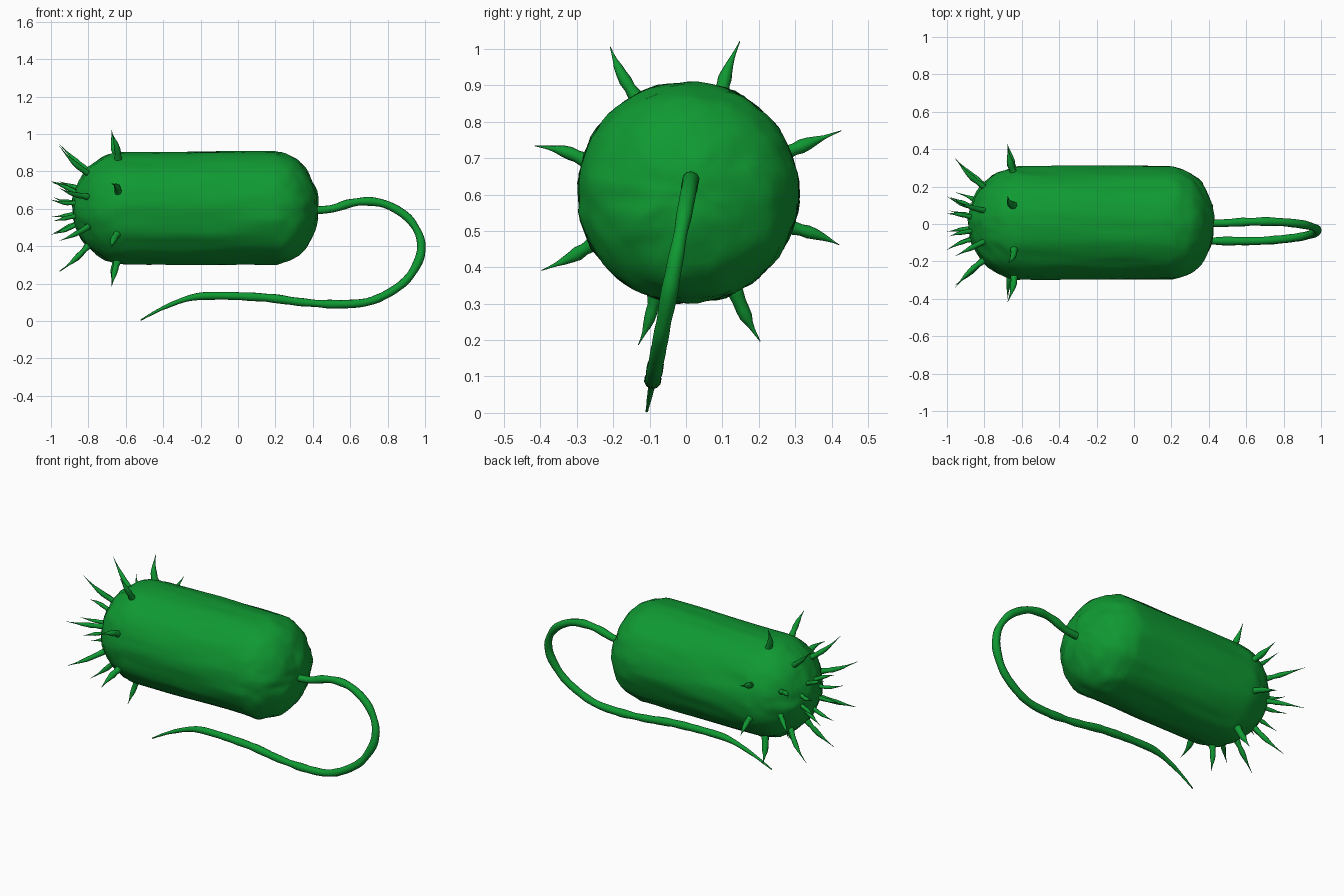
import bpy, bmesh, math, random
from mathutils import Vector, noise

random.seed(4)
if "Cube" in bpy.data.objects:
    bpy.data.objects.remove(bpy.data.objects["Cube"])

GREEN = (0.005, 0.32, 0.032, 1)
green = bpy.data.materials.new("leaf green")
green.use_nodes = True
green.diffuse_color = GREEN
green.node_tree.nodes["Principled BSDF"].inputs["Base Color"].default_value = GREEN

CENTRE = Vector((0, 0.005, 0.605))


def tube(name, path, radii, sides, bump=None):
    """Sweep a ring of varying radius along a path and close both ends."""
    bm = bmesh.new()
    rings, side = [], None
    for i, p in enumerate(path):
        along = (path[min(i + 1, len(path) - 1)] - path[max(i - 1, 0)]).normalized()
        if side is None:
            side = along.orthogonal().normalized()
        side = (side - along * side.dot(along)).normalized()
        other = along.cross(side)
        ring = []
        for k in range(sides):
            a = math.tau * k / sides
            co = p + radii[i] * (side * math.cos(a) + other * math.sin(a))
            ring.append(bm.verts.new(bump(co) if bump else co))
        rings.append(ring)
    for lower, upper in zip(rings, rings[1:]):
        for k in range(sides):
            n = (k + 1) % sides
            bm.faces.new((lower[k], lower[n], upper[n], upper[k]))
    bm.faces.new(rings[0][::-1])
    bm.faces.new(rings[-1])
    bmesh.ops.recalc_face_normals(bm, faces=bm.faces)
    for f in bm.faces:
        f.smooth = True
    mesh = bpy.data.meshes.new(name)
    bm.to_mesh(mesh)
    bm.free()
    mesh.materials.append(green)
    obj = bpy.data.objects.new(name, mesh)
    bpy.context.collection.objects.link(obj)
    return obj


def catmull(points, steps):
    """Smooth path through the points."""
    out = []
    for i in range(len(points) - 1):
        a, b, c, d = (points[min(max(j, 0), len(points) - 1)] for j in range(i - 1, i + 3))
        for s in range(steps):
            t = s / steps
            out.append(0.5 * (2 * b + (c - a) * t + (2 * a - 5 * b + 4 * c - d) * t * t
                              + (3 * b - a - 3 * c + d) * t ** 3))
    return out + [points[-1]]


# Body: a lumpy capsule lying along x, with ridges running along its middle
RADIUS, HEAD_X, TAIL_X, HEAD_DEPTH, TAIL_DEPTH = 0.303, -0.6, 0.19, 0.285, 0.24


def lumps(co):
    out = co - CENTRE
    x = out.x
    # squeeze the middle so that its lumps stretch lengthwise
    squeezed = x if x < HEAD_X else HEAD_X + 0.15 * (x - HEAD_X)
    if x > TAIL_X:
        squeezed += 0.85 * (x - TAIL_X)
    sample = Vector((squeezed, out.y, out.z))
    amount = 0.008 * noise.noise(sample * 11) + 0.006 * noise.noise(sample * 24)
    core = Vector((min(max(x, HEAD_X), TAIL_X), 0, 0))
    return co + (out - core).normalized() * amount


body_path, body_radii = [], []
CAP = 16
for i in range(CAP):
    a = math.pi / 2 * (i + 0.1) / CAP
    body_path.append(CENTRE + Vector((HEAD_X - HEAD_DEPTH * math.cos(a), 0, 0)))
    body_radii.append(RADIUS * math.sin(a))
for i in range(13):
    body_path.append(CENTRE + Vector((HEAD_X + (TAIL_X - HEAD_X) * i / 12, 0, 0)))
    body_radii.append(RADIUS)
for i in range(CAP - 1, -1, -1):
    a = math.pi / 2 * (i + 0.1) / CAP
    body_path.append(CENTRE + Vector((TAIL_X + TAIL_DEPTH * math.cos(a), 0, 0)))
    body_radii.append(RADIUS * math.sin(a))
tube("body", body_path, body_radii, 72, lumps)

# Whip tail: leaves the rear end, loops under and runs forward below the body
tail_xz = [(0.38, 0.59), (0.5, 0.6), (0.6, 0.63), (0.7, 0.64), (0.8, 0.62),
           (0.9, 0.56), (0.96, 0.48), (0.98, 0.4), (0.96, 0.31), (0.88, 0.2),
           (0.72, 0.11), (0.55, 0.09), (0.35, 0.1), (0.15, 0.125), (-0.1, 0.135),
           (-0.25, 0.125), (-0.4, 0.07), (-0.52, 0.005)]
tail_path = catmull([Vector((x, 0.015 - 0.19 * (0.65 - z), z)) for x, z in tail_xz], 6)
tail_radii = []
for i, p in enumerate(tail_path):
    left = (len(tail_path) - 1 - i) / 18
    lump = 1 + 0.22 * noise.noise(p * 13)
    tail_radii.append(max(0.004, 0.022 * min(1, left) ** 0.7 * lump))
tube("tail_whip", tail_path, tail_radii, 10)

# Spikes: three rings of thorns around the head, swollen low and needle-thin at the tip
SPIKE_PROFILE = [0.022, 0.02, 0.017, 0.018, 0.016, 0.011, 0.006, 0.003, 0.001]
ANGLES = [22, 71, 118, 163, 208, 252, 296, 341]


def spike(name, angle, base, tip, scale):
    def place(x, r):
        return Vector((x, CENTRE.y + r * math.cos(angle), CENTRE.z + r * math.sin(angle)))
    start, end = place(*base), place(*tip)
    bend = Vector([random.uniform(-1, 1) for _ in range(3)]) * 0.012
    last = len(SPIKE_PROFILE) - 1
    path = [start.lerp(end, i / last) + bend * math.sin(math.pi * i / last)
            for i in range(last + 1)]
    radii = [r * scale * random.uniform(0.9, 1.1) for r in SPIKE_PROFILE]
    tube(name, path, radii, 8)


RINGS = [("outer", (-0.64, 0.28), (-0.675, 0.455), 1.0),
         ("middle", (-0.79, 0.2), (-0.955, 0.375), 0.8),
         ("inner", (-0.86, 0.09), (-0.985, 0.15), 0.65)]
for ring, base, tip, scale in RINGS:
    for n, degrees in enumerate(ANGLES):
        reach = 0.015 if n % 2 else 0
        end = (tip[0] - reach, tip[1]) if ring == "inner" else (tip[0], tip[1] - reach)
        spike(f"{ring}_spike_{n + 1}", math.radians(degrees), base, end, scale)
